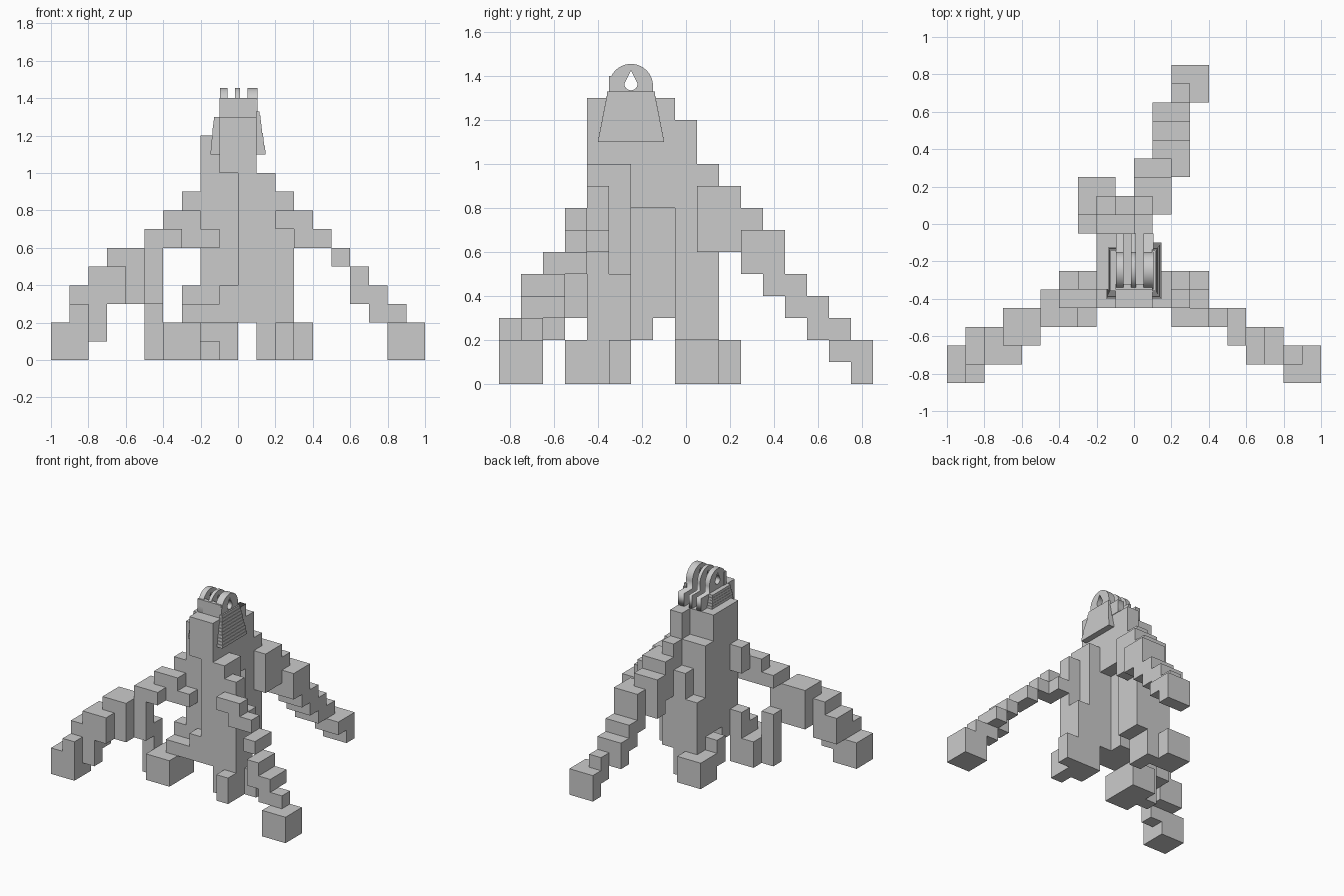
import bpy, bmesh, math
from mathutils import Vector

cube = bpy.data.objects.get("Cube")
if cube:
    bpy.data.objects.remove(cube, do_unlink=True)

UNIT = 0.1          # size of one block
Y_START = -0.85     # front edge of block row zero
HEAD_Y = -0.25      # middle of the mount, front to back

grey = bpy.data.materials.new("plain_grey")
grey.use_nodes = True
colour = (0.6, 0.6, 0.6, 1)
grey.diffuse_color = colour
grey.node_tree.nodes["Principled BSDF"].inputs["Base Color"].default_value = colour


def add_object(name, bm):
    mesh = bpy.data.meshes.new(name)
    bm.to_mesh(mesh)
    bm.free()
    mesh.materials.append(grey)
    obj = bpy.data.objects.new(name, mesh)
    bpy.context.collection.objects.link(obj)
    return obj


def block_part(name, boxes):
    """Fuse boxes (x0, x1, row0, row1, z0, z1 in blocks) into one outer skin."""
    cells = set()
    for x0, x1, y0, y1, z0, z1 in boxes:
        cells |= {(x, y, z) for x in range(x0, x1)
                  for y in range(y0, y1) for z in range(z0, z1)}
    bm = bmesh.new()
    for cell in cells:
        for axis in range(3):
            for side in (0, 1):
                beside = list(cell)
                beside[axis] += 2 * side - 1
                if tuple(beside) in cells:
                    continue
                corners = []
                for a, b in ((0, 0), (1, 0), (1, 1), (0, 1)):
                    p = list(cell)
                    p[axis] += side
                    p[(axis + 1) % 3] += a
                    p[(axis + 2) % 3] += b
                    corners.append(bm.verts.new(
                        Vector(p) * UNIT + Vector((0, Y_START, 0))))
                bm.faces.new(corners if side else corners[::-1])
    bmesh.ops.remove_doubles(bm, verts=bm.verts, dist=0.001)
    bmesh.ops.dissolve_limit(bm, angle_limit=0.01, verts=bm.verts, edges=bm.edges)
    return add_object(name, bm)


def add_box(bm, x0, x1, y0, y1, z0, z1):
    verts = bmesh.ops.create_cube(bm, size=1)["verts"]
    bmesh.ops.scale(bm, verts=verts, vec=(x1 - x0, y1 - y0, z1 - z0))
    bmesh.ops.translate(bm, verts=verts,
                        vec=((x0 + x1) / 2, (y0 + y1) / 2, (z0 + z1) / 2))


# Trunk: core, front wall, back columns
block_part("trunk", [
    (-1, 1, 4, 5, 10, 13),
    (0, 1, 4, 5, 2, 13),
    (0, 3, 4, 5, 2, 8),
    (1, 2, 4, 6, 5, 10),
    (1, 3, 5, 6, 2, 5),
    (-2, 1, 5, 8, 8, 12),
    (-2, 0, 5, 8, 3, 8),
    (-2, 1, 5, 6, 2, 8),
    (-2, 0, 6, 7, 2, 3),
    (-2, -1, 4, 5, 2, 3),
    (-1, 0, 4, 5, 2, 4),
    (-1, 1, 8, 10, 2, 8),
    (-2, 0, 8, 9, 2, 10),
    (0, 1, 8, 9, 8, 12),
    (0, 1, 9, 10, 8, 10),
    (-2, -1, 9, 10, 2, 6),
])

# Left front root, stepping down to its foot
block_part("left_front_root", [
    (2, 3, 4, 5, 6, 9),
    (2, 4, 3, 4, 7, 8),
    (3, 5, 3, 4, 6, 7),
    (3, 4, 4, 5, 6, 7),
    (5, 6, 2, 4, 5, 6),
    (6, 7, 1, 3, 4, 5),
    (6, 7, 1, 2, 3, 4),
    (7, 8, 1, 3, 3, 4),
    (7, 8, 1, 2, 2, 3),
    (8, 9, 1, 2, 2, 3),
    (8, 10, 0, 2, 0, 2),
])

# Right front root with a branch that arches down to the inner foot
block_part("right_front_root", [
    (-3, -1, 4, 5, 6, 7),
    (-3, -2, 5, 6, 7, 9),
    (-4, -2, 4, 5, 7, 8),
    (-5, -3, 3, 4, 6, 7),
    (-5, -3, 4, 5, 6, 7),
    (-5, -4, 3, 4, 3, 7),
    (-5, -4, 4, 5, 1, 4),
    (-6, -5, 2, 4, 3, 6),
    (-7, -6, 2, 4, 3, 6),
    (-7, -6, 1, 2, 3, 5),
    (-8, -7, 1, 2, 1, 5),
    (-8, -7, 2, 3, 2, 5),
    (-9, -8, 1, 3, 2, 4),
    (-9, -8, 0, 1, 2, 3),
    (-10, -8, 0, 2, 0, 2),
])

# Back root, stepping down to its foot
block_part("back_root", [
    (0, 2, 9, 11, 6, 9),
    (0, 2, 11, 12, 5, 8),
    (1, 3, 11, 12, 5, 7),
    (1, 3, 12, 13, 4, 7),
    (1, 3, 13, 14, 3, 5),
    (1, 3, 14, 15, 2, 4),
    (2, 3, 15, 16, 1, 3),
    (2, 4, 15, 16, 1, 2),
    (2, 4, 16, 17, 0, 2),
])

# Short feet around the base of the trunk
block_part("right_inner_foot", [
    (-5, -2, 4, 5, 0, 2),
    (-4, -2, 3, 6, 0, 2),
    (-3, -2, 4, 5, 2, 3),
    (-3, -2, 5, 6, 2, 4),
])
block_part("left_inner_foot", [
    (1, 2, 4, 6, 0, 2),
    (2, 3, 3, 6, 0, 2),
    (3, 4, 5, 6, 0, 2),
])
block_part("back_inner_foot", [
    (-3, -1, 9, 11, 0, 2),
    (-1, 0, 8, 10, 0, 2),
    (-3, -1, 8, 9, 1, 3),
])

# Mount skirt: thin layers on both sides that taper upwards
for name, side, top, slope in (("left_skirt", 1, 1.33, 0.035),
                               ("right_skirt", -1, 1.3, 0.02)):
    bm = bmesh.new()
    layers, bottom = 10, 1.1
    step = (top - bottom) / layers
    for i in range(layers):
        t = i / layers
        edges = sorted((side * 0.095, side * (0.147 - slope * t)))
        half_y = 0.15 - 0.045 * t
        z = bottom + i * step
        add_box(bm, *edges, HEAD_Y - half_y, HEAD_Y + half_y, z, z + step)
    add_object(name, bm)

# Solid shoulder in front of the prongs
bm = bmesh.new()
add_box(bm, -0.1, 0.1, -0.35, -0.32, 1.2, 1.4)
add_object("front_shoulder", bm)


def closed_spline(curve, points):
    spline = curve.splines.new("POLY")
    spline.points.add(len(points) - 1)
    for point, (a, b) in zip(spline.points, points):
        point.co = (a, b, 0, 1)
    spline.use_cyclic_u = True


# Rounded prongs with a teardrop hole and a stepped back end
RADIUS, CENTRE_Z, STEPS = 0.1, 1.355, 20
arch = [(RADIUS * math.cos(math.pi * i / STEPS),
         CENTRE_Z + RADIUS * math.sin(math.pi * i / STEPS)) for i in range(STEPS + 1)]
arch += [(-RADIUS, 1.2), (0.2, 1.2), (0.2, 1.3), (RADIUS, 1.3)]
drop = [(0.03 * math.cos(a), 1.365 + 0.03 * math.sin(a))
        for a in (math.pi * (1 + i / 12) for i in range(13))]
drop += [(0, 1.425)]

for name, x0, x1 in (("right_prong", -0.095, -0.055),
                     ("middle_prong", -0.015, 0.01),
                     ("left_prong", 0.05, 0.105)):
    curve = bpy.data.curves.new(name, "CURVE")
    curve.dimensions = "2D"
    curve.fill_mode = "BOTH"
    curve.extrude = (x1 - x0) / 2
    closed_spline(curve, arch)
    closed_spline(curve, drop)
    curve.materials.append(grey)
    prong = bpy.data.objects.new(name, curve)
    prong.location = ((x0 + x1) / 2, HEAD_Y, 0)
    prong.rotation_euler = (math.pi / 2, 0, math.pi / 2)
    bpy.context.collection.objects.link(prong)
    bpy.ops.object.select_all(action="DESELECT")
    prong.select_set(True)
    bpy.context.view_layer.objects.active = prong
    bpy.ops.object.convert(target="MESH")
